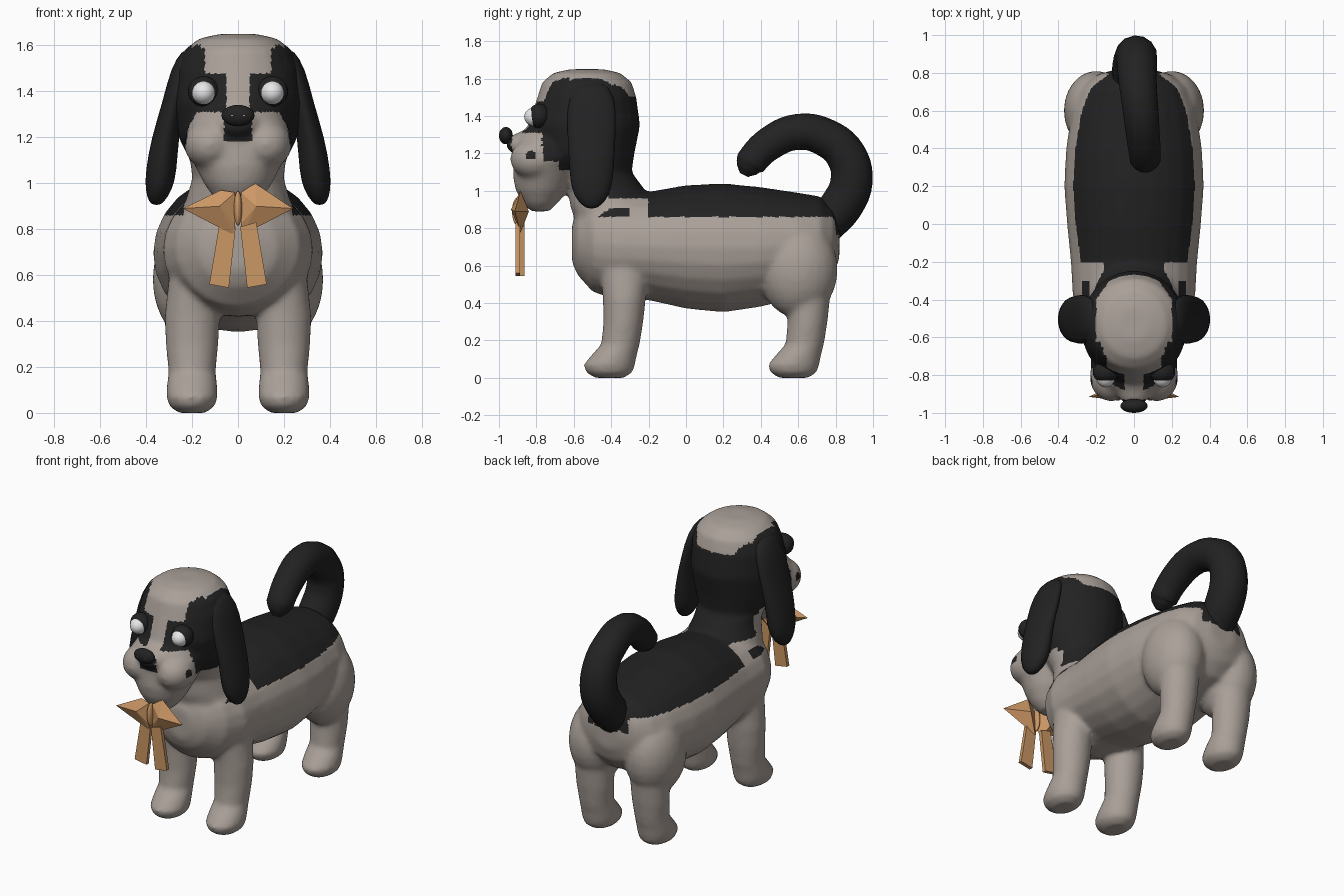
import bpy, bmesh, math
from mathutils import Vector, Matrix

cube = bpy.data.objects.get("Cube")
if cube:
    bpy.data.objects.remove(cube, do_unlink=True)


def make_material(name, colour, rough=0.7):
    m = bpy.data.materials.new(name)
    m.use_nodes = True
    m.diffuse_color = (*colour, 1)
    node = next(n for n in m.node_tree.nodes if n.type == 'BSDF_PRINCIPLED')
    node.inputs["Base Color"].default_value = (*colour, 1)
    node.inputs["Roughness"].default_value = rough
    return m


GREY = make_material("warm grey fur", (0.40, 0.35, 0.315))
BLACK = make_material("black fur", (0.016, 0.016, 0.017))
WHITE = make_material("eye white", (0.85, 0.85, 0.85))
TAN = make_material("tan ribbon", (0.60, 0.31, 0.13))


def loft(bm, sections, axis='z', sides=24):
    """Closed tube of elliptical rings: (centre, radius x, other radius)."""
    rings = []
    for c, ra, rb in sections:
        ring = []
        for i in range(sides):
            a = 2 * math.pi * i / sides
            u, v = ra * math.cos(a), rb * math.sin(a)
            ring.append(bm.verts.new(Vector(c) + Vector((u, v, 0) if axis == 'z' else (u, 0, v))))
        rings.append(ring)
    for lo, hi in zip(rings, rings[1:]):
        for i in range(sides):
            j = (i + 1) % sides
            bm.faces.new((lo[i], lo[j], hi[j], hi[i]))
    bm.faces.new(rings[0])
    bm.faces.new(rings[-1])


def ball(bm, centre, radii):
    bmesh.ops.create_uvsphere(bm, u_segments=24, v_segments=14, radius=1,
                              matrix=Matrix.Translation(centre) @ Matrix.Diagonal((*radii, 1)))


def finish(bm, name, mats, smooth=True):
    bmesh.ops.recalc_face_normals(bm, faces=bm.faces)
    me = bpy.data.meshes.new(name)
    bm.to_mesh(me)
    bm.free()
    for m in mats:
        me.materials.append(m)
    me.polygons.foreach_set("use_smooth", [smooth] * len(me.polygons))
    ob = bpy.data.objects.new(name, me)
    bpy.context.collection.objects.link(ob)
    return ob


# Body: torso, neck, head, muzzle and legs fused into one skin
bm = bmesh.new()
torso = [(-.61, .72, .08, .10), (-.58, .72, .17, .17), (-.5, .72, .27, .26),
         (-.38, .71, .325, .29), (-.2, .705, .335, .29), (0, .7, .355, .33),
         (.2, .695, .37, .345), (.4, .7, .36, .32), (.6, .71, .33, .28),
         (.72, .72, .28, .25), (.79, .73, .2, .18), (.82, .73, .09, .09)]
loft(bm, [((0, y, z), rx, rz) for y, z, rx, rz in torso], axis='y')

neck_head = [(.8, -.36, .27, .22), (.92, -.39, .23, .23), (1.02, -.43, .2, .2),
             (1.1, -.48, .21, .19), (1.2, -.54, .26, .265), (1.35, -.545, .282, .3),
             (1.5, -.53, .27, .265), (1.58, -.53, .235, .24), (1.63, -.53, .17, .18),
             (1.65, -.53, .08, .09)]
muzzle = [(.89, -.78, .05, .05), (.93, -.78, .1, .09), (1.0, -.77, .15, .14),
          (1.07, -.76, .185, .165), (1.17, -.74, .235, .18), (1.25, -.74, .22, .18),
          (1.31, -.73, .18, .16), (1.36, -.7, .1, .12)]
for part in (neck_head, muzzle):
    loft(bm, [((0, y, z), rx, ry) for z, y, rx, ry in part])
ball(bm, (0, -.83, 1.25), (.11, .135, .07))

leg = [(0, -.41, .06, .08), (.03, -.41, .1, .125), (.07, -.41, .112, .138),
       (.12, -.385, .11, .122), (.18, -.35, .103, .103), (.3, -.335, .115, .107),
       (.42, -.33, .12, .115), (.6, -.33, .1, .13)]
for s in (-1, 1):
    ball(bm, (s * .12, -.81, 1.17), (.115, .13, .11))      # jowl
    ball(bm, (s * .2, .6, .58), (.172, .212, .26))         # haunch
    for back in (0, .985):
        loft(bm, [((s * .2, y + back, z), rx, ry) for z, y, rx, ry in leg])

body = finish(bm, "body", [GREY, BLACK])
remesh = body.modifiers.new("Fuse", 'REMESH')
remesh.mode = 'VOXEL'
remesh.voxel_size = 0.014
remesh.use_smooth_shade = True
soften = body.modifiers.new("Soften", 'SMOOTH')
soften.factor = 0.5
soften.iterations = 9
fused = bpy.data.meshes.new_from_object(body.evaluated_get(bpy.context.evaluated_depsgraph_get()))
body.modifiers.clear()
body.data = fused
fused.materials.clear()
fused.materials.append(GREY)
fused.materials.append(BLACK)


def blaze(y, z):
    """Half width of the pale stripe over the face and crown."""
    if y < -.62:
        return .05 if z < 1.48 else .145 + max(0, z - 1.58)
    if z < 1.5:
        return 0
    return .2 - max(0, y + .4) * .7


def is_black(x, y, z):
    x = abs(x)
    if z > 1.08 and y < -.2:
        if y < -.9 and x < .06 and 1.18 < z < 1.28:       # lip mark
            return True
        if math.hypot(y + .83, z - 1.19) < .026 and x > .1:  # cheek spot
            return True
        if z > 1.31:
            return x > blaze(y, z)
        return (y > -.77 and z > 1.16) or (y > -.68 and z > 1.11) or y > -.45
    if y < -.2:
        patch = -.48 < y < -.3 and x > .235 and z > .86 and z < 1.02
        return patch or (z > .96 and y > -.42)
    return z > .86 or (y > .74 and z > .77 and x < .14)


for p in fused.polygons:
    p.material_index = int(is_black(*p.center))
    p.use_smooth = True

# Hanging ears
ear = [(1.59, .2, .04, .07), (1.5, .245, .05, .13), (1.35, .28, .05, .135),
       (1.2, .318, .06, .125), (1.05, .335, .07, .118), (.97, .345, .06, .095),
       (.92, .355, .035, .05), (.905, .355, .015, .02)]
for s, side in ((1, "left"), (-1, "right")):
    bm = bmesh.new()
    loft(bm, [((s * x, -.505, z), rx, ry) for z, x, rx, ry in ear], sides=16)
    finish(bm, side + "_ear", [BLACK]).modifiers.new("Round", 'SUBSURF').levels = 1

    # Eye and its dark lid
    bm = bmesh.new()
    ball(bm, (s * .15, -.805, 1.395), (.052, .06, .052))
    finish(bm, side + "_eye", [WHITE])
    bm = bmesh.new()
    ball(bm, (s * .15, -.785, 1.4), (.068, .058, .066))
    finish(bm, side + "_eyelid", [BLACK])

    # Nostril
    bm = bmesh.new()
    ball(bm, (s * .024, -.992, 1.295), (.009, .006, .005))
    finish(bm, side + "_nostril", [GREY])

# Nose
bm = bmesh.new()
ball(bm, (0, -.963, 1.295), (.072, .037, .046))
finish(bm, "nose", [BLACK])

# Curled tail, leaning slightly to one side
path = [(-.01, .74, .82, .11), (0, .83, .92, .115), (.01, .885, 1.05, .113),
        (.015, .855, 1.19, .108), (.02, .745, 1.285, .102), (.035, .6, 1.315, .096),
        (.05, .45, 1.255, .09), (.06, .345, 1.15, .083), (.062, .325, 1.115, .06),
        (.063, .31, 1.085, .025)]
curve = bpy.data.curves.new("tail", 'CURVE')
curve.dimensions = '3D'
curve.bevel_depth = 1
curve.bevel_resolution = 5
curve.use_fill_caps = True
spline = curve.splines.new('BEZIER')
spline.bezier_points.add(len(path) - 1)
for bp, (x, y, z, r) in zip(spline.bezier_points, path):
    bp.co = (x, y, z)
    bp.radius = r
    bp.handle_left_type = bp.handle_right_type = 'AUTO'
spline.resolution_u = 5
curve.materials.append(BLACK)
bpy.context.collection.objects.link(bpy.data.objects.new("tail", curve))


# Ribbon bow made of faceted pieces
def facet(name, points):
    bm = bmesh.new()
    for p in points:
        bm.verts.new(p)
    bmesh.ops.convex_hull(bm, input=bm.verts)
    finish(bm, name, [TAN], smooth=False)


for s, side in ((1, "left"), (-1, "right")):
    top = 1.0 if s > 0 else .97
    facet(side + "_bow_loop", [(s * .012, -.9, .96), (s * .012, -.9, .82), (s * .075, -.885, top),
                               (s * .24, -.915, .89), (s * .02, -.885, .775),
                               (s * .08, -.935, .9), (s * .09, -.84, .89)])
    y = -.9 if s > 0 else -.875
    facet(side + "_bow_strip", [(s * x, y + d, z) for d in (-.012, .012)
                                for x, z in ((.01, .81), (.08, .83), (.125, .56), (.04, .545))])
bm = bmesh.new()
ball(bm, (0, -.9, .89), (.018, .03, .075))
finish(bm, "bow_knot", [TAN], smooth=False)
